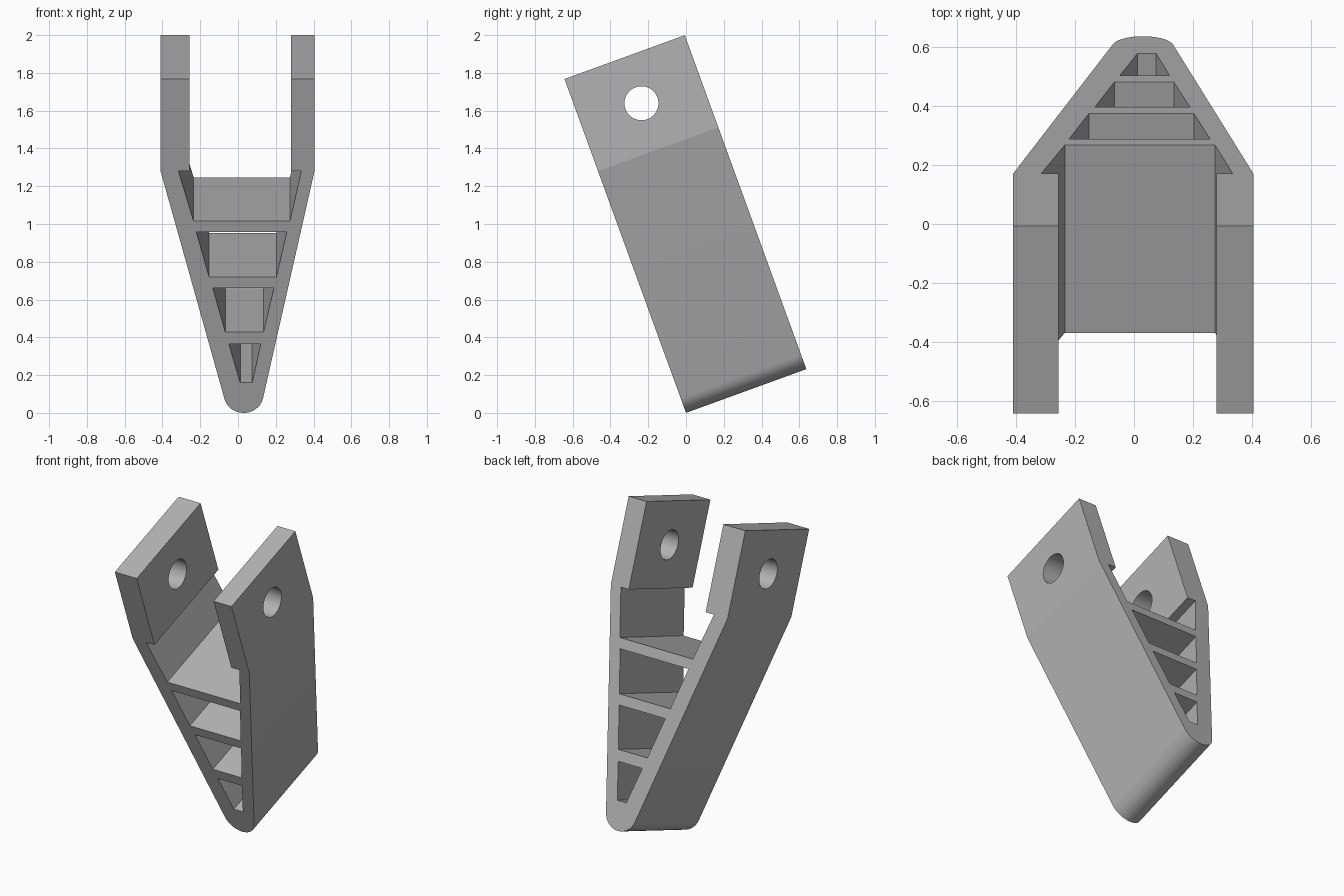
import bpy, bmesh, math
from mathutils import Matrix

default = bpy.data.objects.get("Cube")
if default:
    bpy.data.objects.remove(default, do_unlink=True)

TILT = math.radians(20)
DEPTH, LENGTH = 0.678, 1.881
BEND, FLOOR = 1.362, 1.08

grey = bpy.data.materials.new("plain_grey")
grey.use_nodes = True
grey.diffuse_color = (0.45, 0.45, 0.45, 1)
grey.node_tree.nodes["Principled BSDF"].inputs["Base Color"].default_value = (0.45, 0.45, 0.45, 1)


def add_object(name, bm):
    bmesh.ops.recalc_face_normals(bm, faces=bm.faces)
    mesh = bpy.data.meshes.new(name)
    bm.to_mesh(mesh)
    bm.free()
    mesh.materials.append(grey)
    obj = bpy.data.objects.new(name, mesh)
    bpy.context.collection.objects.link(obj)
    return obj


def prism(name, outline, y0, y1):
    """Extrude an (x, z) outline from y0 to y1."""
    bm = bmesh.new()
    face = bm.faces.new([bm.verts.new((x, y0, z)) for x, z in outline])
    side = bmesh.ops.extrude_face_region(bm, geom=[face])
    verts = [g for g in side["geom"] if isinstance(g, bmesh.types.BMVert)]
    bmesh.ops.translate(bm, verts=verts, vec=(0, y1 - y0, 0))
    return add_object(name, bm)


# Forked wedge outline: rounded tip, tapering sides, two upright arms
tip = [(0.03 + 0.105 * math.cos(a), 0.105 + 0.105 * math.sin(a))
       for a in (math.radians(195 + 153 * i / 24) for i in range(25))]
right_side = [(0.405, BEND), (0.405, LENGTH), (0.28, LENGTH), (0.28, BEND), (0.335, BEND)]
left_side = [(-0.315, BEND), (-0.257, BEND), (-0.257, LENGTH), (-0.41, LENGTH), (-0.41, BEND)]
outline = tip + right_side + [(0.275, FLOOR), (-0.235, FLOOR)] + left_side
bracket = prism("forked_bracket", outline, 0, DEPTH)

# Tapered windows between the ribs: bottom z, left, right; top z, left, right
windows = [(0.766, -0.153, 0.203, 1.018, -0.22, 0.258),
           (0.455, -0.067, 0.135, 0.703, -0.133, 0.19),
           (0.17, 0.012, 0.075, 0.388, -0.048, 0.12)]
cutters = [prism("window_cutter", [(l0, z0), (r0, z0), (r1, z1), (l1, z1)], -0.1, DEPTH + 0.1)
           for z0, l0, r0, z1, l1, r1 in windows]

# Pin hole through both arms
bm = bmesh.new()
place = Matrix.Translation((0, DEPTH / 2, 1.621)) @ Matrix.Rotation(math.pi / 2, 4, 'Y')
bmesh.ops.create_cone(bm, cap_ends=True, segments=48, radius1=0.09, radius2=0.09,
                      depth=1.2, matrix=place)
cutters.append(add_object("pin_hole_cutter", bm))

# Cut, then bake the result and drop the cutters
for cutter in cutters:
    cutter.hide_render = True
    cut = bracket.modifiers.new("cut", 'BOOLEAN')
    cut.operation, cut.solver, cut.object = 'DIFFERENCE', 'EXACT', cutter
bpy.context.view_layer.update()
baked = bpy.data.meshes.new_from_object(bracket.evaluated_get(bpy.context.evaluated_depsgraph_get()))
bracket.modifiers.clear()
bracket.data = baked
for cutter in cutters:
    bpy.data.objects.remove(cutter, do_unlink=True)

# Lean the bracket forward and smooth only the round surfaces
bracket.data.transform(Matrix.Rotation(TILT, 4, 'X'))
bpy.ops.object.select_all(action='DESELECT')
bracket.select_set(True)
bpy.context.view_layer.objects.active = bracket
bpy.ops.object.shade_smooth_by_angle(angle=math.radians(10))
